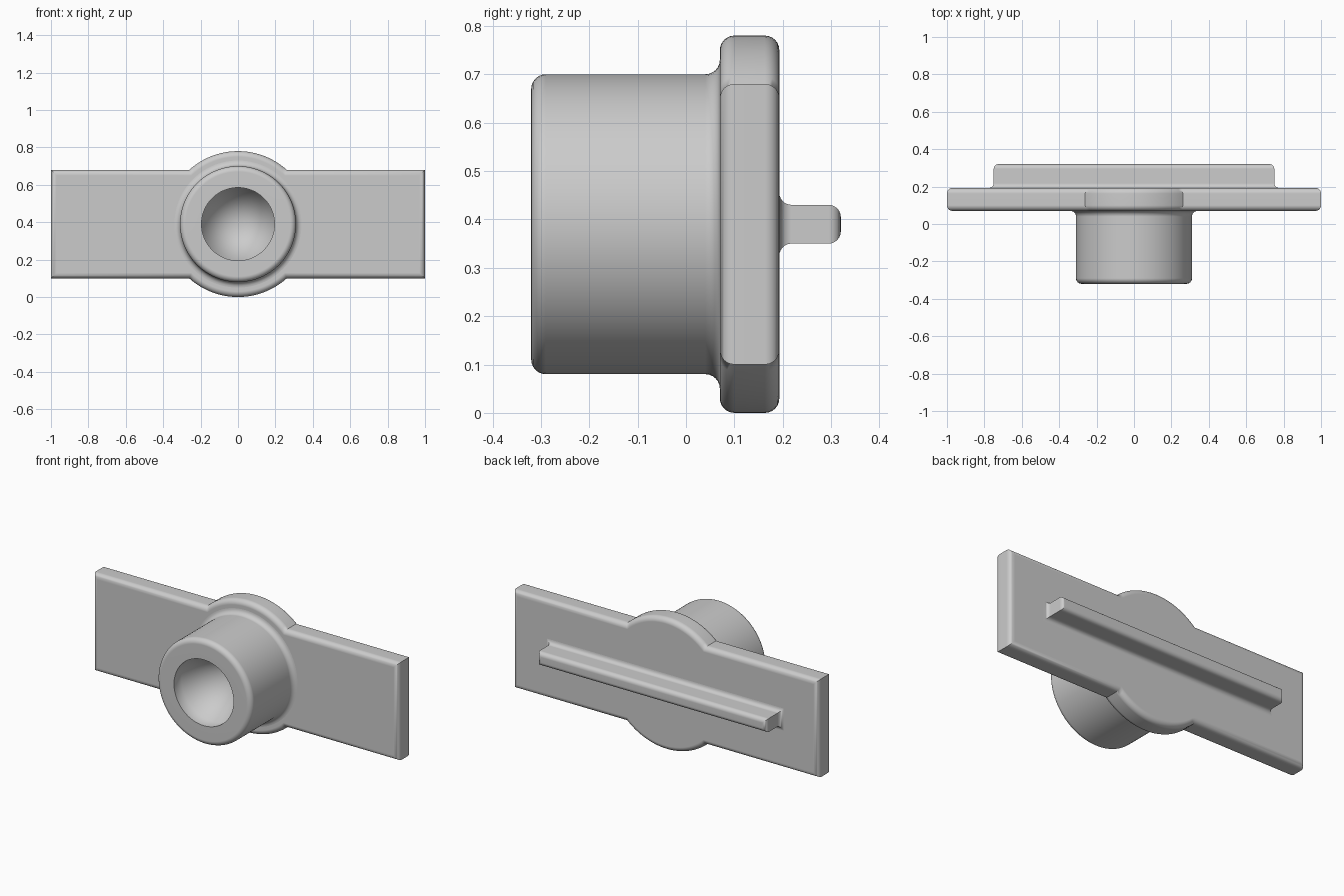
import bpy
import bmesh
from math import sin, cos, pi, sqrt, asin, radians

cube = bpy.data.objects.get("Cube")
if cube:
    bpy.data.objects.remove(cube, do_unlink=True)

CENTRE_Z = 0.39
FRONT, PLATE_FRONT, PLATE_BACK, BACK = -0.32, 0.07, 0.193, 0.32
STEPS = 6

grey = bpy.data.materials.new("plain grey")
grey.use_nodes = True
colour = (0.6, 0.6, 0.6, 1)
grey.diffuse_color = colour
grey.node_tree.nodes["Principled BSDF"].inputs["Base Color"].default_value = colour


def arc(cx, cy, r, start, end, steps=STEPS):
    """Points on a circle arc, angles in degrees."""
    angles = [radians(start + (end - start) * i / steps) for i in range(steps + 1)]
    return [(cx + r * cos(a), cy + r * sin(a)) for a in angles]


def loft(name, outline, profile):
    """Skin outline(size) rings placed along y by (size, y) pairs."""
    bm = bmesh.new()
    rings = [[bm.verts.new((x, y, CENTRE_Z + z)) for x, z in outline(size)]
             for size, y in profile]
    n = len(rings[0])
    for a, b in zip(rings, rings[1:]):
        for i in range(n):
            j = (i + 1) % n
            bm.faces.new((a[i], a[j], b[j], b[i]))
    bm.faces.new(rings[0])
    bm.faces.new(rings[-1])
    bmesh.ops.remove_doubles(bm, verts=bm.verts, dist=0.0005)
    bmesh.ops.recalc_face_normals(bm, faces=bm.faces)
    mesh = bpy.data.meshes.new(name)
    bm.to_mesh(mesh)
    bm.free()
    mesh.materials.append(grey)
    obj = bpy.data.objects.new(name, mesh)
    bpy.context.collection.objects.link(obj)
    bpy.ops.object.select_all(action='DESELECT')
    obj.select_set(True)
    bpy.context.view_layer.objects.active = obj
    bpy.ops.object.shade_smooth_by_angle(angle=radians(35))
    weighted = obj.modifiers.new("Weighted Normal", 'WEIGHTED_NORMAL')
    weighted.keep_sharp = True
    return obj


def plate_outline(d):
    """Bar with a round bulge above and below, grown by d."""
    length, half, radius = 1 + d, 0.29 + d, 0.39 + d
    a = asin(half / radius) * 180 / pi
    top = arc(0, 0, radius, a, 180 - a, 24)
    bottom = arc(0, 0, radius, 180 + a, 360 - a, 24)
    return ([(length, half)] + top + [(-length, half), (-length, -half)]
            + bottom + [(length, -half)])


def rib_outline(d):
    x, z = 0.75 + d, 0.04 + d
    return [(x, z), (-x, z), (-x, -z), (x, -z)]


def circle(r):
    return arc(0, 0, r, 0, 360, 96)[:-1]


# Mounting plate with rounded rims
r = 0.03
loft("mounting_plate", plate_outline,
     arc(-r, PLATE_FRONT + r, r, -90, 0) + arc(-r, PLATE_BACK - r, r, 0, 90))

# Round boss with flared foot, rounded lip and cone-bottomed bore
bore = 0.195
loft("boss", circle,
     [(0.34, PLATE_FRONT + 0.02)]
     + arc(0.31 + r, PLATE_FRONT - r, r, 90, 180)
     + arc(0.31 - r, FRONT + r, r, 0, -90)
     + [(bore, FRONT), (bore, FRONT + 0.07), (0.00001, 0.03)])

# Long back rib with filleted foot and rounded crest
r = 0.025
loft("back_rib", rib_outline,
     [(r, PLATE_BACK - 0.02)]
     + arc(r, PLATE_BACK + r, r, 270, 180)
     + arc(-r, BACK - r, r, 0, 90))
